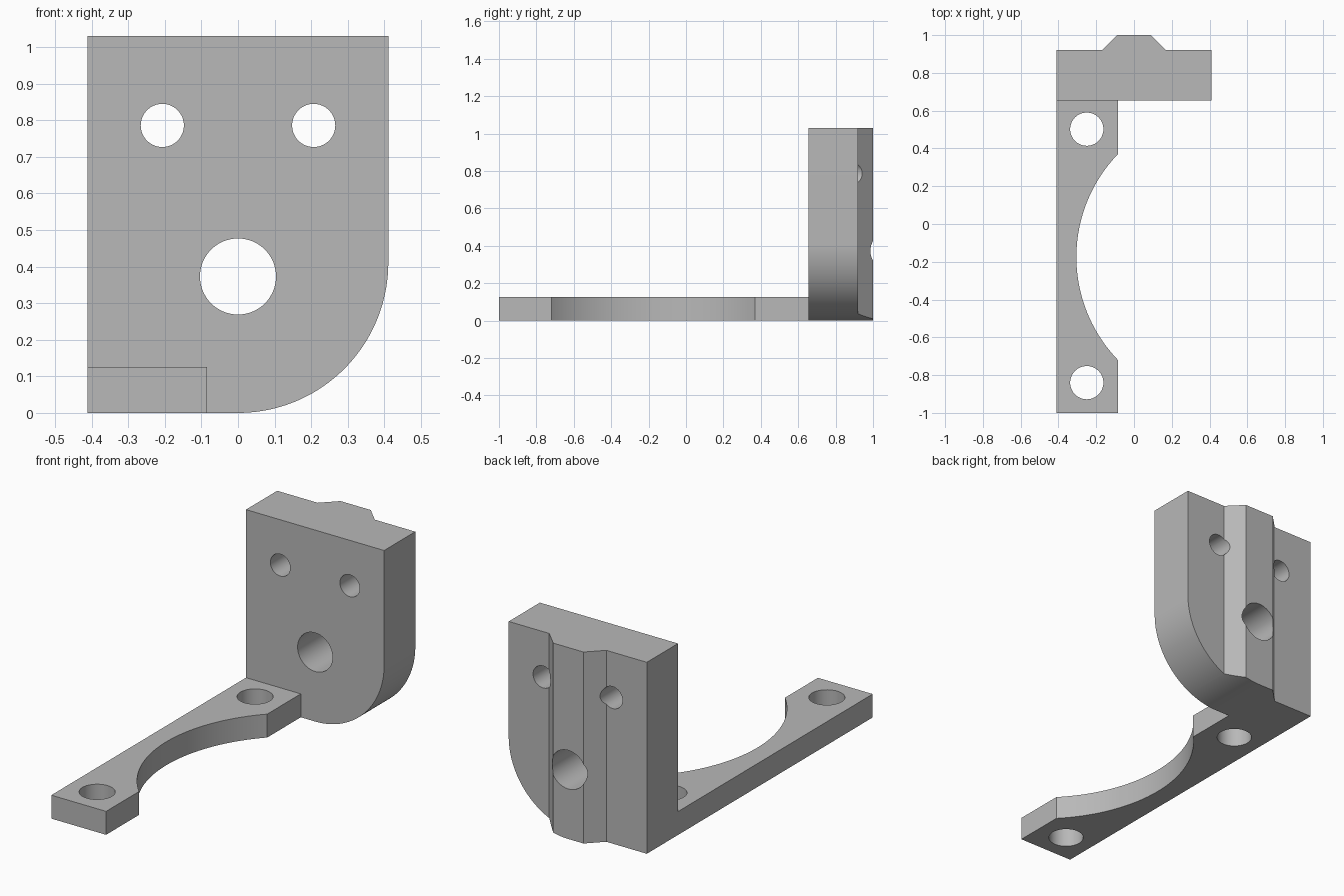
import bpy, bmesh
from math import sin, cos, pi, asin, radians
from mathutils import Vector

cube = bpy.data.objects.get("Cube")
if cube:
    bpy.data.objects.remove(cube, do_unlink=True)

grey = bpy.data.materials.new("matte grey")
grey.use_nodes = True
grey.diffuse_color = (0.48, 0.48, 0.48, 1)
grey.node_tree.nodes["Principled BSDF"].inputs["Base Color"].default_value = (0.48, 0.48, 0.48, 1)


def arc(cx, cy, r, start, end, steps):
    return [(cx + r * cos(start + (end - start) * i / steps),
             cy + r * sin(start + (end - start) * i / steps)) for i in range(steps + 1)]


def prism(name, profile, axis, low, high):
    """Extrude a 2D profile along z (profile is x, y) or along y (profile is x, z)."""
    place = (lambda p: (p[0], p[1], low)) if axis == "z" else (lambda p: (p[0], low, p[1]))
    bm = bmesh.new()
    face = bm.faces.new([bm.verts.new(place(p)) for p in profile])
    top = bmesh.ops.extrude_face_region(bm, geom=[face])["geom"]
    shift = Vector((0, 0, high - low)) if axis == "z" else Vector((0, high - low, 0))
    bmesh.ops.translate(bm, vec=shift, verts=[v for v in top if isinstance(v, bmesh.types.BMVert)])
    bmesh.ops.recalc_face_normals(bm, faces=bm.faces)
    mesh = bpy.data.meshes.new(name)
    bm.to_mesh(mesh)
    bm.free()
    mesh.materials.append(grey)
    obj = bpy.data.objects.new(name, mesh)
    bpy.context.collection.objects.link(obj)
    return obj


def combine(target, other, operation):
    """Apply a boolean and discard the helper."""
    bpy.context.view_layer.objects.active = target
    mod = target.modifiers.new(operation, "BOOLEAN")
    mod.operation, mod.object, mod.solver = operation, other, "EXACT"
    bpy.ops.object.modifier_apply(modifier=mod.name)
    bpy.data.objects.remove(other, do_unlink=True)


def drill(target, axis, a, b, r, low, high):
    combine(target, prism("drill", arc(a, b, r, 0, 2 * pi, 64)[:-1], axis, low, high), "DIFFERENCE")


half, height, front, back = 0.411, 1.03, 0.655, 0.92

# Upright plate with a tapered rib down its back
plan = [(-half, front), (half, front), (half, back), (0.17, back),
        (0.09, 1), (-0.09, 1), (-0.17, back), (-half, back)]
bracket = prism("mounting_bracket", plan, "z", 0, height)

# Rounded lower corner, cut through plate and rib
corner = arc(0, half, half, -pi / 2, 0, 48) + [(0.6, half), (0.6, -0.2), (0, -0.2)]
combine(bracket, prism("corner_cutter", corner, "y", 0.5, 1.2), "DIFFERENCE")

# Foot arm with a scalloped inner edge
inner, middle, reach, depth = -0.085, -0.175, 0.545, 0.22
radius = (reach ** 2 + depth ** 2) / (2 * depth)
swing = asin(reach / radius)
scallop = arc(inner - depth + radius, middle, radius, pi + swing, pi - swing, 64)
arm = [(-half, -1), (inner, -1)] + scallop + [(inner, 0.7), (-half, 0.7)]
combine(bracket, prism("foot_arm", arm, "z", 0, 0.126), "UNION")

# Screw holes in the arm, then the plate's screw holes and central bore
for y in (-0.84, 0.502):
    drill(bracket, "z", -0.25, y, 0.088, -0.1, 0.3)
for x, z, r in ((-0.207, 0.786, 0.059), (0.207, 0.786, 0.059), (0, 0.373, 0.104)):
    drill(bracket, "y", x, z, r, 0.5, 1.2)

bpy.ops.object.select_all(action="DESELECT")
bracket.select_set(True)
bpy.context.view_layer.objects.active = bracket
bpy.ops.object.shade_smooth_by_angle(angle=radians(25))
